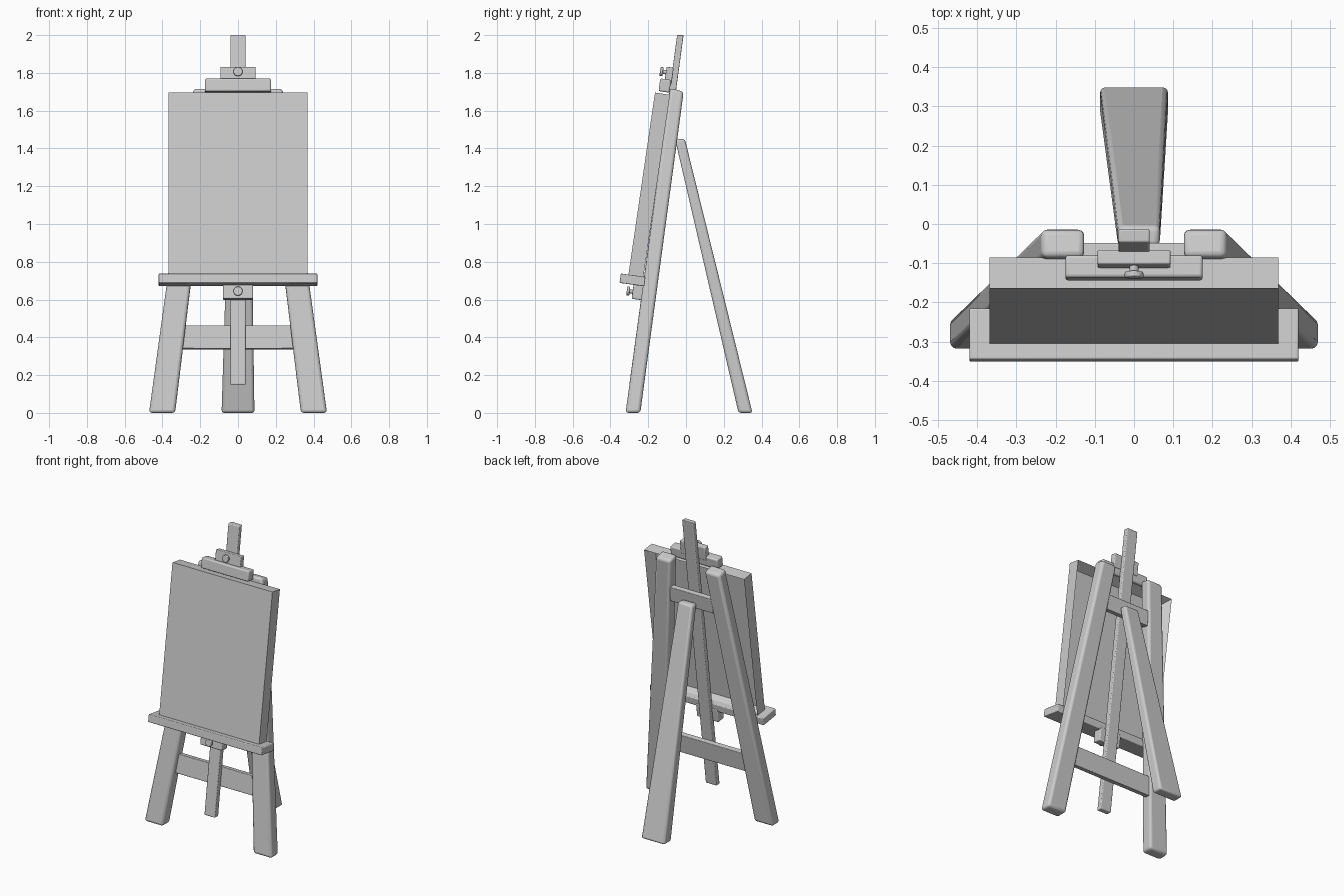
import bpy, bmesh, math
from mathutils import Vector, Matrix

if "Cube" in bpy.data.objects:
    bpy.data.objects.remove(bpy.data.objects["Cube"], do_unlink=True)

grey = bpy.data.materials.new("plain grey")
grey.use_nodes = True
grey.diffuse_color = (0.6, 0.6, 0.6, 1)
grey.node_tree.nodes["Principled BSDF"].inputs["Base Color"].default_value = (0.6, 0.6, 0.6, 1)

LEAN = math.radians(-7.9)   # backward lean of the front assembly
SLOPE = 0.136               # y gained per unit of height


def finish(name, bm, bevel=0.0, segments=3):
    bmesh.ops.recalc_face_normals(bm, faces=bm.faces)
    mesh = bpy.data.meshes.new(name)
    bm.to_mesh(mesh)
    bm.free()
    mesh.materials.append(grey)
    obj = bpy.data.objects.new(name, mesh)
    bpy.context.collection.objects.link(obj)
    if bevel:
        mod = obj.modifiers.new("rounded_edges", "BEVEL")
        mod.width, mod.segments = bevel, segments
    bpy.ops.object.select_all(action="DESELECT")
    obj.select_set(True)
    bpy.context.view_layer.objects.active = obj
    bpy.ops.object.shade_smooth_by_angle(angle=math.radians(35))
    return obj


def beam(name, low, low_size, high, high_size, bevel, top_drop=0.0):
    """Tapered bar between two level rectangles; top_drop lowers the rear top edge."""
    bm = bmesh.new()
    bmesh.ops.create_cube(bm, size=1)
    for v in bm.verts:
        upper = v.co.z > 0
        centre, size = (high, high_size) if upper else (low, low_size)
        side, depth = v.co.x, v.co.y
        v.co = Vector(centre) + Vector((side * size[0], depth * size[1], 0))
        if upper:
            v.co.z -= depth * top_drop
    return finish(name, bm, bevel)


def leaning_box(name, centre, size, bevel, lean=LEAN):
    bm = bmesh.new()
    bmesh.ops.create_cube(bm, size=1, matrix=Matrix.Diagonal((*size, 1)))
    obj = finish(name, bm, bevel)
    obj.location, obj.rotation_euler.x = centre, lean
    return obj


def leg_y(z):
    return -0.281 + SLOPE * z


# Splayed front legs
for label, s in (("left", 1), ("right", -1)):
    beam(f"{label}_front_leg", (s * 0.402, leg_y(0), 0), (0.138, 0.078),
         (s * 0.18, leg_y(1.71), 1.71), (0.11, 0.072), 0.016, 0.02)

# Single rear leg
beam("rear_leg", (0, 0.315, 0), (0.174, 0.074), (0.012, -0.032, 1.45), (0.108, 0.052), 0.014)

# Central mast
beam("mast", (0, -0.282, 0.15), (0.08, 0.036), (0, -0.03, 2), (0.08, 0.034), 0.005)

# Crossbars joining the front legs
for label, z, width, height in (("lower", 0.4, 0.64, 0.125), ("upper", 1.46, 0.32, 0.1)):
    leaning_box(f"{label}_crossbar", (0, leg_y(z) + 0.01, z), (width, 0.036, height), 0.004)

# Stretched canvas with a recessed back
bm = bmesh.new()
bmesh.ops.create_cube(bm, size=1, matrix=Matrix.Diagonal((0.738, 0.08, 0.99, 1)))
bm.normal_update()
back = [f for f in bm.faces if f.normal.y > 0.9]
bmesh.ops.inset_region(bm, faces=back, thickness=0.055)
bmesh.ops.translate(bm, verts=back[0].verts, vec=(0, -0.06, 0))
canvas = finish("canvas", bm)
canvas.location, canvas.rotation_euler.x = (0, -0.196, 1.2), math.radians(-8.3)

# Shelf and clamp blocks
leaning_box("shelf", (0, -0.283, 0.704), (0.84, 0.132, 0.05), 0.005)
leaning_box("shelf_clamp", (0, -0.252, 0.645), (0.16, 0.06, 0.09), 0.006)
leaning_box("canvas_clamp", (0, -0.112, 1.733), (0.35, 0.058, 0.068), 0.008)
leaning_box("mast_clamp", (0, -0.09, 1.785), (0.186, 0.038, 0.09), 0.005)

# Clamp knobs: a stem and a wider rounded head
for label, y, z in (("lower", -0.28, 0.641), ("upper", -0.104, 1.803)):
    bm = bmesh.new()
    for radius, length, start in ((0.011, 0.03, -0.005), (0.024, 0.016, 0.018)):
        bmesh.ops.create_cone(bm, cap_ends=True, segments=20, radius1=radius, radius2=radius, depth=length,
                              matrix=Matrix.Translation((0, 0, start + length / 2)))
    knob = finish(f"{label}_knob", bm)
    mod = knob.modifiers.new("rounded_rim", "BEVEL")
    mod.width, mod.segments = 0.004, 2
    knob.location = (0, y, z)
    knob.rotation_euler.x = math.pi / 2 + LEAN
